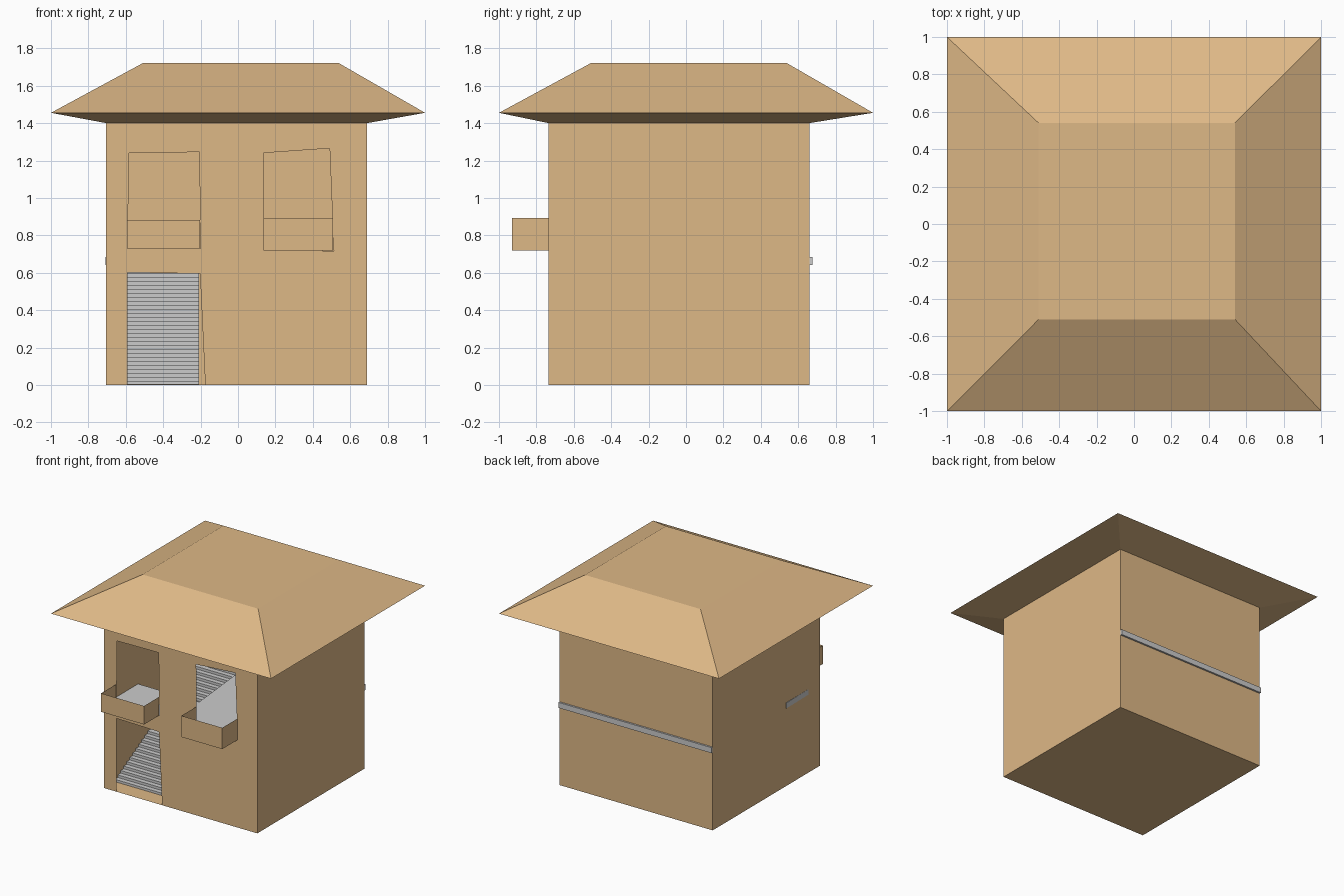
import bpy, bmesh
from mathutils import Vector

if "Cube" in bpy.data.objects:
    bpy.data.objects.remove(bpy.data.objects["Cube"])

tan = bpy.data.materials.new("tan_wall")
tan.diffuse_color = (0.73, 0.48, 0.24, 1)
tan.use_nodes = True
tan.node_tree.nodes["Principled BSDF"].inputs["Base Color"].default_value = tan.diffuse_color


def finish(name, bm, mat=None):
    bmesh.ops.remove_doubles(bm, verts=bm.verts, dist=1e-5)
    bmesh.ops.recalc_face_normals(bm, faces=bm.faces)
    mesh = bpy.data.meshes.new(name)
    bm.to_mesh(mesh)
    bm.free()
    if mat:
        mesh.materials.append(mat)
    obj = bpy.data.objects.new(name, mesh)
    bpy.context.collection.objects.link(obj)
    return obj


def face(bm, *pts):
    return bm.faces.new([bm.verts.new(p) for p in pts])


def prism(name, pts, offset):
    """Solid made by extruding a flat outline."""
    bm = bmesh.new()
    f = face(bm, *pts)
    new = bmesh.ops.extrude_face_region(bm, geom=[f], use_keep_orig=True)["geom"]
    bmesh.ops.translate(bm, vec=offset,
                        verts=[g for g in new if isinstance(g, bmesh.types.BMVert)])
    return finish(name, bm)


def ring(rect, z):
    x0, x1, y0, y1 = rect
    return [(x0, y0, z), (x1, y0, z), (x1, y1, z), (x0, y1, z)]


def bands(bm, rings, skip=()):
    for a, b in zip(rings, rings[1:]):
        for i in range(4):
            if i not in skip:
                j = (i + 1) % 4
                face(bm, a[i], a[j], b[j], b[i])


X0, X1, Y0, Y1, TOP = -0.705, 0.69, -0.735, 0.66, 1.40
body = (X0, X1, Y0, Y1)

# thin side walls, back wall and base
bm = bmesh.new()
bands(bm, [ring(body, 0), ring(body, TOP)], skip=(0,))
face(bm, *ring(body, 0))
finish("house_walls", bm, tan)

# front wall with a door notch and two hand-cut window openings
left_window = [(-0.59, 0.735), (-0.20, 0.73), (-0.207, 1.245), (-0.583, 1.24)]
right_window = [(0.137, 0.72), (0.512, 0.717), (0.49, 1.265), (0.135, 1.24)]
outline = [(X0, 0), (-0.592, 0), (-0.59, 0.602), (-0.203, 0.595), (-0.175, 0),
           (X1, 0), (X1, TOP), (X0, TOP)]
bm = bmesh.new()
edges = []
for loop in (outline, left_window, right_window):
    vs = [bm.verts.new((x, Y0, z)) for x, z in loop]
    edges += [bm.edges.new((v, vs[i - 1])) for i, v in enumerate(vs)]
bmesh.ops.triangle_fill(bm, edges=edges, use_beauty=True, normal=Vector((0, -1, 0)))
finish("front_wall", bm, tan)

# hipped roof shell with a flat top and sloping soffit
bm = bmesh.new()
top = ring((-0.51, 0.54, -0.51, 0.54), 1.72)
bands(bm, [ring(body, TOP), ring((-1, 1, -1, 1), 1.455), top])
face(bm, *top)
finish("roof", bm, tan)

# open-topped window boxes
for name, x0, x1, z0, z1 in (("left_balcony", -0.593, -0.203, 0.73, 0.882),
                             ("right_balcony", 0.137, 0.508, 0.718, 0.893)):
    rect = (x0, x1, -0.93, Y0)
    bm = bmesh.new()
    bands(bm, [ring(rect, z0), ring(rect, z1)], skip=(2,))
    face(bm, *ring(rect, z0))
    finish(name, bm, tan)

# upper floor with a stairwell open against the left wall
slab = [(-0.703, -0.73), (0.688, -0.73), (0.688, 0.675), (-0.705, 0.675),
        (-0.705, 0.63), (-0.24, 0.63), (-0.15, -0.29), (-0.709, -0.29)]
prism("upper_floor", [(x, y, 0.64) for x, y in slab], (0, 0, 0.045))

# full-depth staircase
STEPS, ya, yb, rise = 32, -0.6, 0.64, 0.68
profile = [(ya, 0.002)]
for i in range(STEPS):
    z = rise * (i + 1) / STEPS
    profile += [(ya + (yb - ya) * i / STEPS, z), (ya + (yb - ya) * (i + 1) / STEPS, z)]
profile.append((yb, 0.002))
prism("staircase", [(-0.7, y, z) for y, z in profile], (0.492, 0, 0))
